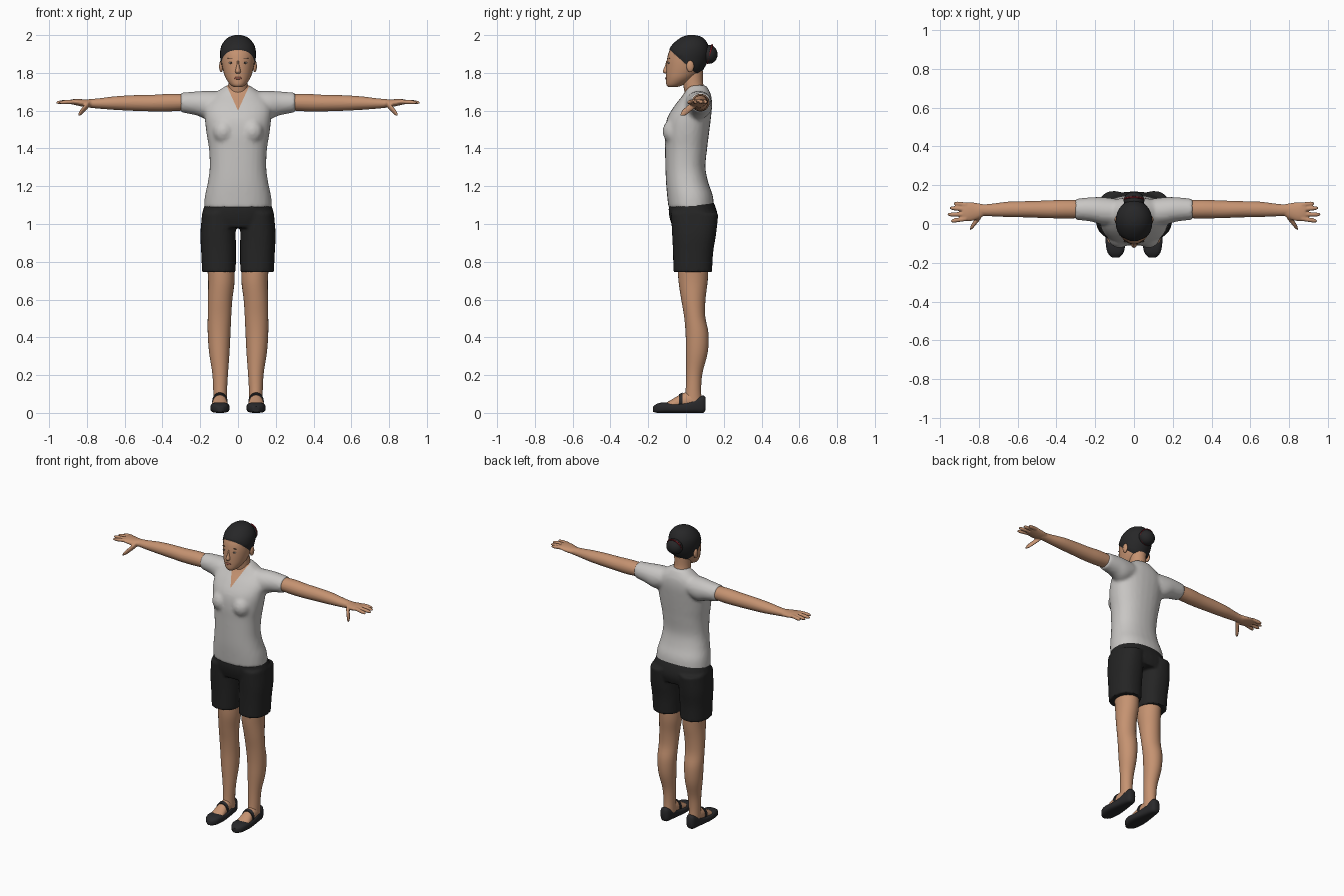
import bpy, bmesh, math
from mathutils import Matrix, Vector

cube = bpy.data.objects.get("Cube")
if cube:
    bpy.data.objects.remove(cube, do_unlink=True)


def material(name, red, green, blue):
    mat = bpy.data.materials.new(name)
    mat.use_nodes = True
    mat.diffuse_color = (red, green, blue, 1)
    shader = mat.node_tree.nodes["Principled BSDF"]
    shader.inputs["Base Color"].default_value = (red, green, blue, 1)
    shader.inputs["Roughness"].default_value = 0.8
    return mat


skin = material("skin", .56, .29, .165)
shirt_grey = material("shirt grey", .58, .565, .55)
shorts_black = material("shorts black", .018, .018, .018)
hair_black = material("hair black", .02, .02, .021)
shoe_black = material("shoe black", .022, .022, .024)
band_red = material("hair band red", .15, .01, .015)
lip_brown = material("lip brown", .33, .11, .075)
eye_white = material("eye white", .5, .45, .4)
eye_dark = material("eye dark", .03, .02, .015)


def loft(bm, axis, rings, square=1.0, segments=28, steps=4):
    """Skin smooth rings (position, u low, u high, v low, v high) along an axis."""
    rings = [Vector(ring) for ring in rings]
    path = []
    for i in range(len(rings) - 1):
        a, b = rings[i], rings[i + 1]
        before = rings[i - 1] if i else a
        after = rings[i + 2] if i + 2 < len(rings) else b
        for k in range(steps):
            t = k / steps
            path.append(a + (b - before) * (t / 2)
                        + (before * 2 - a * 5 + b * 4 - after) * (t * t / 2)
                        + (a * 3 - before - b * 3 + after) * (t ** 3 / 2))
    path.append(rings[-1])
    loops = []
    for along, u_low, u_high, v_low, v_high in path:
        loop = []
        for s in range(segments):
            angle = math.tau * s / segments
            c, d = math.cos(angle), math.sin(angle)
            c = math.copysign(abs(c) ** square, c)
            d = math.copysign(abs(d) ** square, d)
            u = (u_low + u_high + (u_high - u_low) * c) / 2
            v = (v_low + v_high + (v_high - v_low) * d) / 2
            place = {"x": (along, u, v), "y": (u, along, v), "z": (u, v, along)}
            loop.append(bm.verts.new(place[axis]))
        loops.append(loop)
    for low, high in zip(loops, loops[1:]):
        for s in range(segments):
            n = (s + 1) % segments
            bm.faces.new((low[s], low[n], high[n], high[s]))
    bm.faces.new(loops[0])
    bm.faces.new(loops[-1])


def column(bm, rings, square=1.0):
    """Upright symmetrical loft from (height, half width, front, back)."""
    loft(bm, "z", [(z, -w, w, front, back) for z, w, front, back in rings], square)


def ball(bm, centre, size):
    bmesh.ops.create_uvsphere(bm, u_segments=20, v_segments=12, radius=1,
                              matrix=Matrix.LocRotScale(Vector(centre), None, Vector(size)))


def finger(bm, start, tip, radius):
    start, tip = Vector(start), Vector(tip)
    rings = []
    for part, scale in ((0, 1), (.4, 1), (.8, .9), (1, .45)):
        x, y, z = start.lerp(tip, part)
        r = radius * scale
        rings.append((x, y - r, y + r, z - r, z + r))
    loft(bm, "x", rings, segments=12)


def finish(name, bm, mat, mirror=False, voxel=None, smoothing=4):
    bmesh.ops.recalc_face_normals(bm, faces=bm.faces[:])
    mesh = bpy.data.meshes.new(name)
    bm.to_mesh(mesh)
    bm.free()
    mesh.materials.append(mat)
    obj = bpy.data.objects.new(name, mesh)
    bpy.context.collection.objects.link(obj)
    bpy.ops.object.select_all(action="DESELECT")
    obj.select_set(True)
    bpy.context.view_layer.objects.active = obj
    if mirror:
        obj.modifiers.new("mirror", "MIRROR").use_mirror_merge = False
    if voxel:
        remesh = obj.modifiers.new("remesh", "REMESH")
        remesh.mode, remesh.voxel_size = "VOXEL", voxel
        smooth = obj.modifiers.new("smooth", "SMOOTH")
        smooth.factor, smooth.iterations = .5, smoothing
    for modifier in list(obj.modifiers):
        bpy.ops.object.modifier_apply(modifier=modifier.name)
    bpy.ops.object.shade_smooth_by_angle(angle=math.radians(50))
    return obj


def paint(obj, mat, planes, rule, inflate=0):
    """Cut along planes, then give the faces that fit the rule a second colour."""
    obj.data.materials.append(mat)
    bm = bmesh.new()
    bm.from_mesh(obj.data)
    for point, normal in planes:
        bmesh.ops.bisect_plane(bm, geom=bm.verts[:] + bm.edges[:] + bm.faces[:],
                               plane_co=point, plane_no=normal)
    for face in bm.faces:
        face.material_index = int(rule(face.calc_center_median()))
    bm.normal_update()
    for vert in bm.verts:
        if inflate and all(face.material_index for face in vert.link_faces):
            vert.co += vert.normal * inflate
    bm.to_mesh(obj.data)
    bm.free()


# Shirt: torso, bust and sleeves fused, with a V neck
bm = bmesh.new()
column(bm, [(1.085, .18, -.093, .148), (1.15, .175, -.1, .142), (1.22, .16, -.106, .118),
            (1.3, .15, -.109, .103), (1.4, .154, -.111, .112), (1.48, .167, -.112, .122),
            (1.56, .176, -.1, .132), (1.63, .175, -.058, .138), (1.685, .13, -.015, .132),
            (1.735, .06, .012, .107)], .88)
for side in (-1, 1):
    ball(bm, (side * .075, -.06, 1.49), (.062, .064, .07))
    loft(bm, "x", [(side * x, *ring) for x, *ring in (
        (.03, .0, .12, 1.6, 1.7), (.15, -.005, .138, 1.555, 1.705),
        (.22, .012, .138, 1.575, 1.702), (.305, .022, .13, 1.592, 1.695))])
shirt = finish("shirt", bm, shirt_grey, voxel=.011)
slope, neck_point = 2.2, Vector((0, 0, 1.6))
paint(shirt, skin,
      [(neck_point, (slope, 0, -1)), (neck_point, (-slope, 0, -1)), ((0, .04, 0), (0, 1, 0))],
      lambda c: c.y < .04 and c.z > neck_point.z + slope * abs(c.x))

# Shorts: pelvis fused with two legs
bm = bmesh.new()
column(bm, [(1.13, .165, -.085, .138), (1.08, .184, -.092, .16),
            (1.03, .192, -.086, .168), (.98, .188, -.07, .155)], .9)
for side in (-1, 1):
    loft(bm, "z", [(z, *sorted((side * inner, side * outer)), front, back)
                   for z, inner, outer, front, back in (
        (1.06, .014, .19, -.08, .172), (.95, .012, .199, -.074, .16),
        (.85, .011, .195, -.069, .144), (.745, .012, .19, -.067, .138))], .85)
finish("shorts", bm, shorts_black, voxel=.009, smoothing=3)

# Bare legs
bm = bmesh.new()
loft(bm, "z", [(.8, .02, .165, -.045, .12), (.7, .018, .158, -.04, .115),
               (.6, .03, .159, -.025, .103), (.51, .036, .16, -.01, .102),
               (.42, .04, .16, -.002, .119), (.32, .045, .153, 0, .115),
               (.21, .053, .136, .001, .087), (.12, .058, .131, -.002, .08),
               (.05, .058, .13, -.01, .085)])
finish("legs", bm, skin, mirror=True)

# Feet, shoes and straps
bm = bmesh.new()
loft(bm, "y", [(.08, .075, .12, .02, .09), (.04, .062, .13, .015, .115),
               (-.02, .06, .132, .015, .102), (-.08, .053, .138, .015, .068),
               (-.13, .058, .134, .015, .04)])
finish("feet", bm, skin, mirror=True)
bm = bmesh.new()
loft(bm, "y", [(.104, .08, .115, .015, .08), (.09, .067, .126, 0, .092),
               (.05, .059, .133, 0, .076), (0, .053, .139, 0, .056),
               (-.06, .046, .146, 0, .05), (-.11, .046, .145, 0, .056),
               (-.15, .055, .135, 0, .05), (-.174, .078, .112, .005, .034)], .65)
finish("shoes", bm, shoe_black, mirror=True)
bm = bmesh.new()
loft(bm, "y", [(-.018, .056, .136, .02, .108), (-.036, .055, .137, .02, .1)])
finish("shoe_straps", bm, shoe_black, mirror=True)

# Arms and hands fused together
bm = bmesh.new()
loft(bm, "x", [(.24, .03, .122, 1.604, 1.686), (.36, .029, .125, 1.596, 1.689),
               (.45, .03, .121, 1.596, 1.684), (.55, .034, .118, 1.599, 1.682),
               (.65, .036, .115, 1.604, 1.676), (.74, .04, .104, 1.611, 1.665),
               (.8, .043, .1, 1.617, 1.66)])
loft(bm, "x", [(.77, .044, .1, 1.618, 1.66), (.815, .021, .109, 1.62, 1.66),
               (.855, .014, .112, 1.628, 1.662), (.885, .02, .108, 1.635, 1.659)])
for base, reach, spread in ((.1, .93, .106), (.076, .951, .083),
                            (.05, .962, .049), (.027, .945, .015)):
    finger(bm, (.865, base, 1.648), (reach, spread, 1.643), .0115)
finger(bm, (.79, .045, 1.635), (.845, -.023, 1.578), .018)
finish("arms", bm, skin, mirror=True, voxel=.005, smoothing=2)

# Neck
bm = bmesh.new()
column(bm, [(1.64, .07, .005, .11), (1.7, .056, -.008, .102),
            (1.75, .051, -.016, .09), (1.81, .051, -.02, .09)])
finish("neck", bm, skin)

# Head, with the hair cut along a slanting hairline
bm = bmesh.new()
column(bm, [(1.724, .02, -.093, -.05), (1.738, .041, -.104, -.01), (1.77, .064, -.106, .04),
            (1.805, .077, -.106, .078), (1.84, .085, -.104, .1), (1.87, .089, -.101, .113),
            (1.905, .091, -.093, .12), (1.94, .085, -.075, .116), (1.97, .066, -.045, .1),
            (1.988, .042, -.015, .078), (1.996, .014, .012, .046)])
head = finish("head", bm, skin)
hairline = Vector((0, .9, 1))
paint(head, hair_black, [((0, 0, 1.845), hairline)],
      lambda c: c.dot(hairline) > 1.845, inflate=.004)

# Bun with its band
bm = bmesh.new()
ball(bm, (0, .122, 1.898), (.054, .045, .05))
finish("hair_bun", bm, hair_black)
bpy.ops.mesh.primitive_torus_add(major_radius=.049, minor_radius=.005, major_segments=32,
                                 minor_segments=8, location=(0, .126, 1.9),
                                 rotation=(math.radians(75), 0, 0))
band = bpy.context.object
band.name = "hair_band"
band.data.materials.append(band_red)
bpy.ops.object.shade_smooth()

# Nose, ears and painted face details
bm = bmesh.new()
loft(bm, "z", [(1.865, -.006, .006, -.104, -.08), (1.835, -.009, .009, -.112, -.08),
               (1.808, -.015, .015, -.123, -.08), (1.796, -.009, .009, -.112, -.08)])
finish("nose", bm, skin)
for name, mat, centre, size in (
        ("ears", skin, (.089, .022, 1.835), (.011, .02, .031)),
        ("eyes", eye_white, (.036, -.092, 1.853), (.014, .0045, .005)),
        ("irises", eye_dark, (.036, -.0945, 1.853), (.005, .003, .0045)),
        ("eyebrows", eye_dark, (.037, -.089, 1.877), (.018, .0045, .0022))):
    bm = bmesh.new()
    ball(bm, centre, size)
    finish(name, bm, mat, mirror=True)
bm = bmesh.new()
ball(bm, (0, -.104, 1.772), (.021, .006, .007))
finish("lips", bm, lip_brown)
